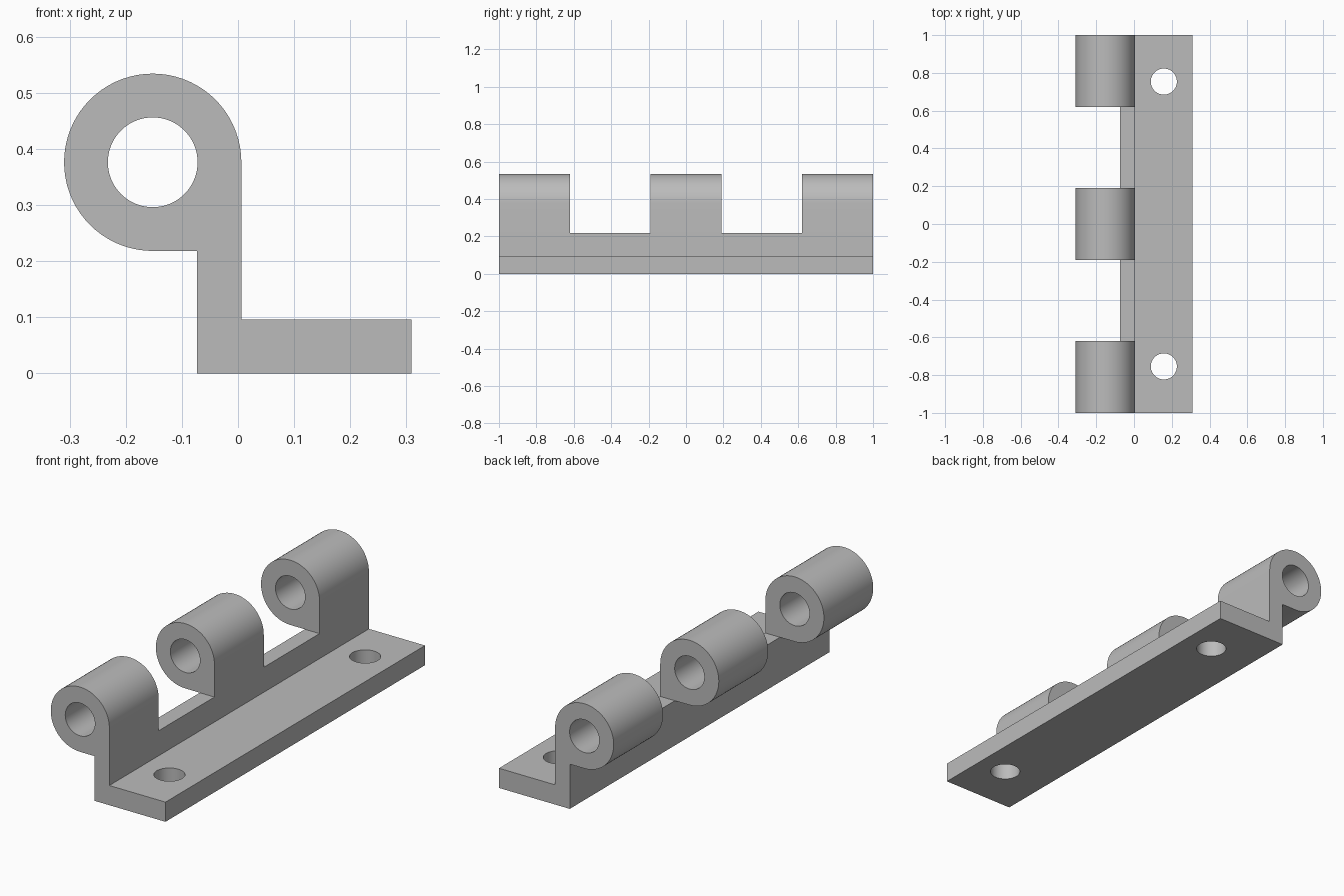
import bpy, bmesh
from math import cos, sin, pi, radians
from mathutils import Vector

cube = bpy.data.objects.get("Cube")
if cube:
    bpy.data.objects.remove(cube, do_unlink=True)

# Single plain grey metal
GREY = (0.5, 0.5, 0.5, 1.0)
metal = bpy.data.materials.new("grey_metal")
metal.use_nodes = True
metal.diffuse_color = GREY
metal.node_tree.nodes["Principled BSDF"].inputs["Base Color"].default_value = GREY

# Shared dimensions
LEFT, INNER, RIGHT = -0.073, 0.006, 0.309   # wall faces and flange edge
WALL_TOP, FLANGE_TOP = 0.218, 0.096
PIN_X, PIN_Z, OUTER_R, BORE_R = -0.152, 0.376, 0.158, 0.08
KNUCKLE_HALF = 0.19
SCREW_X, SCREW_Y, SCREW_R = 0.158, 0.754, 0.069


def arc(cx, cy, r, sweep=2 * pi, steps=72, closed=True):
    count = steps if closed else steps + 1
    return [(cx + r * cos(sweep * i / steps), cy + r * sin(sweep * i / steps))
            for i in range(count)]


def rect(x0, x1, y0, y1):
    return [(x0, y0), (x1, y0), (x1, y1), (x0, y1)]


def extrude(name, loops, place, direction):
    """Fill an outline with holes and extrude it into a solid."""
    bm = bmesh.new()
    edges = []
    for loop in loops:
        verts = [bm.verts.new(place(*p)) for p in loop]
        edges += [bm.edges.new((v, verts[i - 1])) for i, v in enumerate(verts)]
    bmesh.ops.triangle_fill(bm, edges=edges, use_beauty=True)
    result = bmesh.ops.extrude_face_region(bm, geom=bm.faces[:], use_keep_orig=True)
    moved = [g for g in result["geom"] if isinstance(g, bmesh.types.BMVert)]
    bmesh.ops.translate(bm, verts=moved, vec=Vector(direction))
    bmesh.ops.recalc_face_normals(bm, faces=bm.faces[:])
    mesh = bpy.data.meshes.new(name)
    bm.to_mesh(mesh)
    bm.free()
    mesh.materials.append(metal)
    obj = bpy.data.objects.new(name, mesh)
    bpy.context.collection.objects.link(obj)
    bpy.ops.object.select_all(action="DESELECT")
    obj.select_set(True)
    bpy.context.view_layer.objects.active = obj
    bpy.ops.object.shade_smooth_by_angle(angle=radians(30))
    return obj


# Upright wall running the full length
extrude("upright_wall", [rect(LEFT, INNER, 0, WALL_TOP)],
        lambda x, z: (x, -1, z), (0, 2, 0))

# Mounting flange with two screw holes
screw_holes = [arc(SCREW_X, side * SCREW_Y, SCREW_R) for side in (-1, 1)]
extrude("mounting_flange", [rect(INNER, RIGHT, -1, 1)] + screw_holes,
        lambda x, y: (x, y, 0), (0, 0, FLANGE_TOP))

# Three bored knuckles: round barrel squared off where it meets the wall
outline = arc(PIN_X, PIN_Z, OUTER_R, 1.5 * pi, 54, closed=False)
outline.append((INNER, WALL_TOP))
bore = arc(PIN_X, PIN_Z, BORE_R)
for label, centre in (("front", KNUCKLE_HALF - 1), ("middle", 0), ("back", 1 - KNUCKLE_HALF)):
    extrude(label + "_knuckle", [outline, bore],
            lambda x, z: (x, centre - KNUCKLE_HALF, z), (0, 2 * KNUCKLE_HALF, 0))
